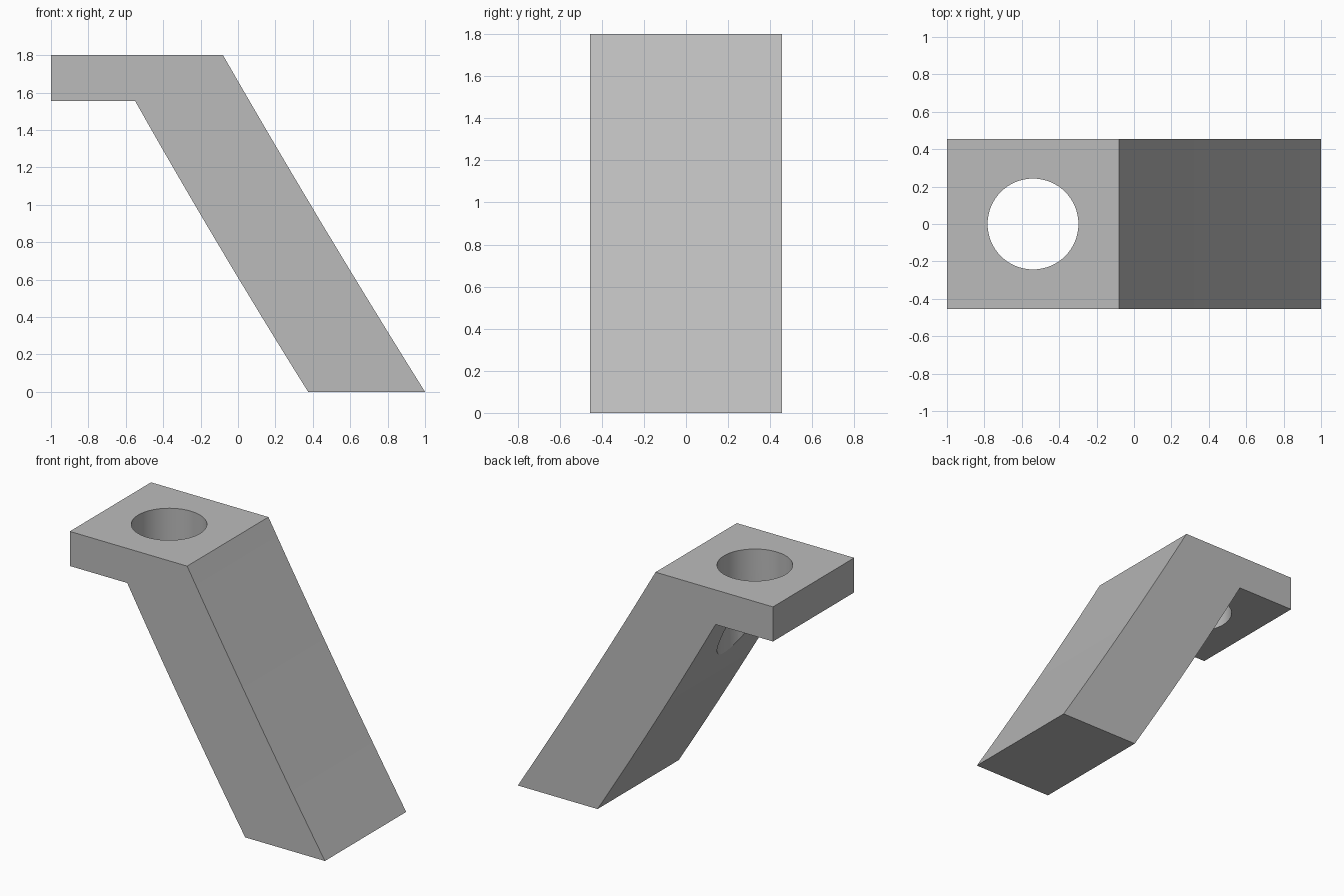
import bpy
import bmesh
from mathutils import Vector

cube = bpy.data.objects.get("Cube")
if cube:
    bpy.data.objects.remove(cube, do_unlink=True)

HALF_WIDTH = 0.455
HEIGHT = 1.8
BOW = 0.012
STEPS = 12

# Plain grey material
grey = bpy.data.materials.new("plain grey")
grey.use_nodes = True
colour = (0.5, 0.5, 0.5, 1)
grey.diffuse_color = colour
grey.node_tree.nodes["Principled BSDF"].inputs["Base Color"].default_value = colour


def bowed_edge(start, end):
    """Points along a very gently bowed edge, leaning towards -x."""
    a, b = Vector(start), Vector(end)
    points = []
    for i in range(STEPS + 1):
        t = i / STEPS
        p = a.lerp(b, t)
        p.x -= BOW * 4 * t * (1 - t)
        points.append(p)
    return points


# Side profile: flat ledge on top of a slanted leg
profile = [Vector((-1, 1.555)), Vector((-1, HEIGHT))]
profile += bowed_edge((-0.08, HEIGHT), (1, 0))
profile += bowed_edge((0.375, 0), (-0.55, 1.555))

# Bracket body, extruded across its width
bm = bmesh.new()
face = bm.faces.new([bm.verts.new((p.x, -HALF_WIDTH, p.y)) for p in profile])
moved = bmesh.ops.extrude_face_region(bm, geom=[face])["geom"]
bmesh.ops.translate(bm, vec=(0, 2 * HALF_WIDTH, 0),
                    verts=[v for v in moved if isinstance(v, bmesh.types.BMVert)])
bmesh.ops.recalc_face_normals(bm, faces=bm.faces)
mesh = bpy.data.meshes.new("bracket")
bm.to_mesh(mesh)
bm.free()
bracket = bpy.data.objects.new("bracket", mesh)
bpy.context.collection.objects.link(bracket)
mesh.materials.append(grey)

# Vertical round hole through the ledge and into the underside of the leg
bpy.ops.mesh.primitive_cylinder_add(vertices=64, radius=0.243, depth=2,
                                    location=(-0.54, 0, 1.5))
cutter = bpy.context.object
cutter.name = "hole_cutter"
cutter.hide_render = True
cutter.data.materials.append(grey)

hole = bracket.modifiers.new("hole", 'BOOLEAN')
hole.operation = 'DIFFERENCE'
hole.solver = 'EXACT'
hole.object = cutter

bpy.ops.object.select_all(action='DESELECT')
bracket.select_set(True)
bpy.context.view_layer.objects.active = bracket
bpy.ops.object.modifier_apply(modifier=hole.name)
bpy.data.objects.remove(cutter, do_unlink=True)
bpy.ops.object.shade_smooth_by_angle(angle=0.5)
